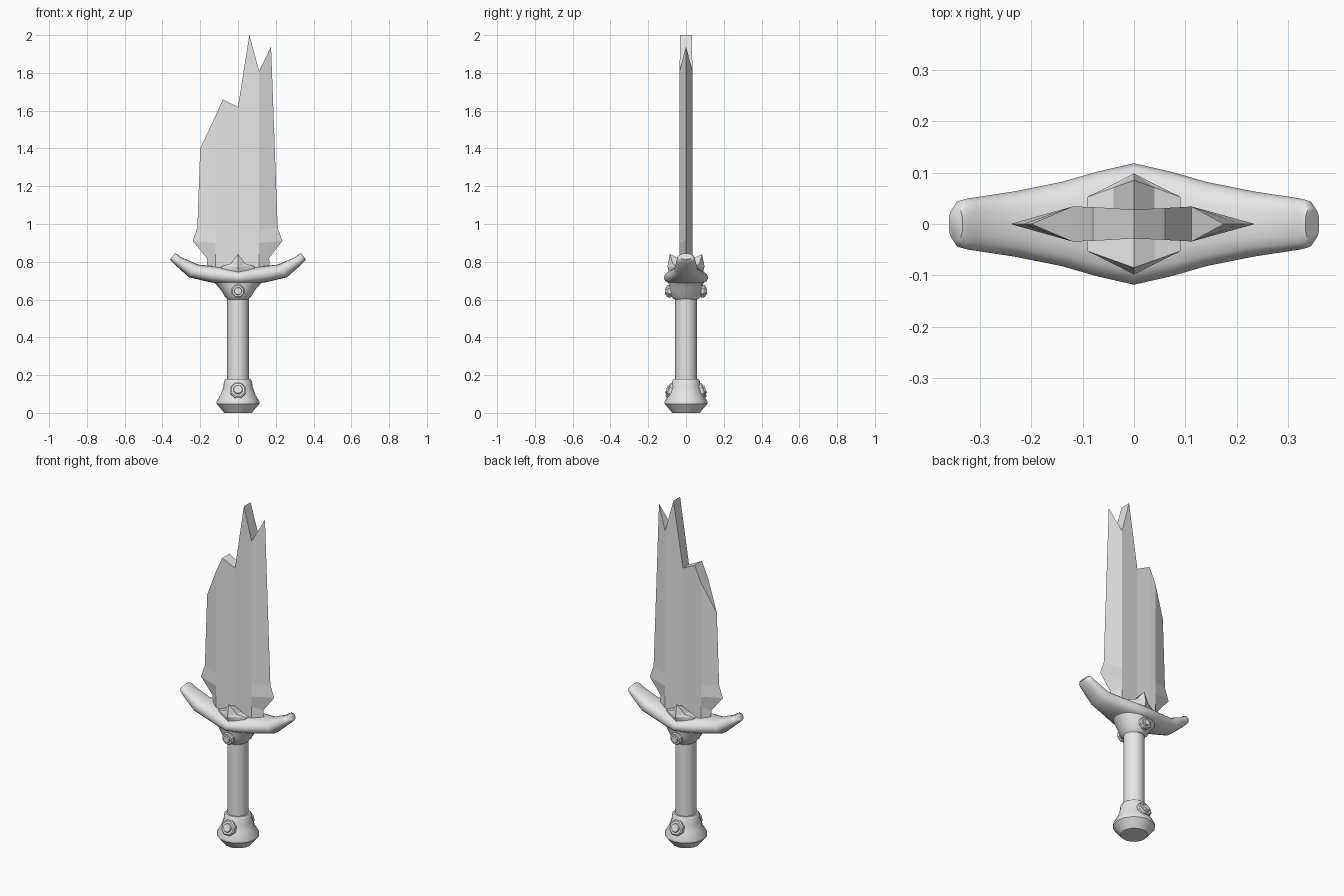
import bpy, bmesh
from math import sin, cos, pi, radians, copysign
from mathutils import Matrix, Vector

cube = bpy.data.objects.get("Cube")
if cube:
    bpy.data.objects.remove(cube, do_unlink=True)

grey = bpy.data.materials.new("light_grey")
grey.use_nodes = True
grey.diffuse_color = (0.8, 0.8, 0.8, 1)
grey.node_tree.nodes["Principled BSDF"].inputs["Base Color"].default_value = (0.8, 0.8, 0.8, 1)


def finish(name, bm, smooth=None):
    bmesh.ops.remove_doubles(bm, verts=bm.verts, dist=0.0005)
    bmesh.ops.recalc_face_normals(bm, faces=bm.faces)
    mesh = bpy.data.meshes.new(name)
    bm.to_mesh(mesh)
    bm.free()
    mesh.materials.append(grey)
    ob = bpy.data.objects.new(name, mesh)
    bpy.context.collection.objects.link(ob)
    if smooth:
        bpy.ops.object.select_all(action='DESELECT')
        ob.select_set(True)
        bpy.context.view_layer.objects.active = ob
        bpy.ops.object.shade_smooth_by_angle(angle=radians(smooth))
    return ob


def loft(name, rings, smooth=None):
    """Skin a list of equal rings and cap both ends."""
    bm = bmesh.new()
    loops = [[bm.verts.new(p) for p in ring] for ring in rings]
    n = len(loops[0])
    for a, b in zip(loops, loops[1:]):
        for i in range(n):
            j = (i + 1) % n
            bm.faces.new((a[i], a[j], b[j], b[i]))
    bm.faces.new(loops[0])
    bm.faces.new(loops[-1])
    return finish(name, bm, smooth)


def oval(z, rx, ry, n):
    return [Vector((rx * cos(2 * pi * i / n), ry * sin(2 * pi * i / n), z)) for i in range(n)]


def lathe(name, profile, n, smooth):
    return loft(name, [oval(z, r, r, n) for r, z in profile], smooth)


# Blade: vertical columns of (x, z) with a half thickness, sharp at both edges
def column(x, top, t):
    return [(x, z) for z in (0.74, 0.84, 0.90, 0.97, top)], t


left_edge = [(-0.16, 0.74), (-0.165, 0.82), (-0.24, 0.91), (-0.215, 0.98), (-0.2, 1.4)]
right_edge = [(0.17, 0.74), (0.165, 0.82), (0.235, 0.91), (0.21, 0.98), (0.175, 1.94)]
columns = [(left_edge, 0), column(-0.12, 1.57, 0.034), column(-0.08, 1.66, 0.033),
           column(0, 1.62, 0.028), column(0.06, 2.0, 0.031),
           column(0.112, 1.81, 0.034), (right_edge, 0)]
bm = bmesh.new()
skins = [[[bm.verts.new((x, side * t, z)) for x, z in pts] for pts, t in columns]
         for side in (-1, 1)]
for skin in skins:
    for a, b in zip(skin, skin[1:]):
        for i in range(len(a) - 1):
            bm.faces.new((a[i], b[i], b[i + 1], a[i + 1]))
front, back = skins
for i in range(len(columns) - 1):
    for row in (0, -1):
        bm.faces.new((front[i][row], front[i + 1][row], back[i + 1][row], back[i][row]))
finish("blade", bm)

# Curved crossguard: bottom point, top point and half depth of each section
half = [((0, 0.677), (0, 0.755), 0.118), ((0.07, 0.68), (0.07, 0.768), 0.102),
        ((0.15, 0.692), (0.13, 0.777), 0.082), ((0.26, 0.718), (0.21, 0.785), 0.063),
        ((0.338, 0.788), (0.303, 0.825), 0.05), ((0.352, 0.802), (0.322, 0.84), 0.046),
        ((0.36, 0.813), (0.333, 0.845), 0.032)]


def guard_ring(bottom, top, w, side):
    b, t = (Vector((side * p[0], 0, p[1])) for p in (bottom, top))
    ring = []
    for i in range(16):
        a = 2 * pi * i / 16
        c, s = cos(a), sin(a)
        c, s = (copysign(abs(v) ** 0.8, v) for v in (c, s))
        ring.append((b + t) / 2 + (t - b) / 2 * s + Vector((0, w * c, 0)))
    return ring


loft("crossguard", [guard_ring(*h, -1) for h in half[:0:-1]] +
     [guard_ring(*h, 1) for h in half], 50)

# Pointed ornaments clasping the blade, front and back
shape = [(0, 0.842), (0.04, 0.79), (0.09, 0.775), (0.075, 0.74), (0, 0.725)]
outline = shape + [(-x, z) for x, z in shape[-2:0:-1]]
for side, label in ((-1, "front"), (1, "back")):
    outer = [(x, side * (0.085 - 0.36 * abs(x)), z) for x, z in outline]
    inner = [(x, side * 0.025, min(z, 0.81)) for x, z in outline]
    bm = bmesh.new()
    o = [bm.verts.new(p) for p in outer]
    n = [bm.verts.new(p) for p in inner]
    hub = bm.verts.new((0, side * 0.098, 0.775))
    for i in range(len(o)):
        j = (i + 1) % len(o)
        bm.faces.new((o[i], o[j], n[j], n[i]))
        bm.faces.new((o[i], o[j], hub))
    bm.faces.new(n)
    finish(label + "_blade_clasp", bm)

# Flared collar, grip and pommel
loft("collar", [oval(0.6, 0.054, 0.06, 16), oval(0.617, 0.07, 0.08, 16),
                oval(0.65, 0.09, 0.088, 16), oval(0.69, 0.125, 0.092, 16)], 35)
lathe("grip", [(0.057, 0.16), (0.057, 0.62)], 16, 40)
lathe("pommel", [(0.073, 0), (0.113, 0.048), (0.113, 0.06), (0.09, 0.1), (0.077, 0.14),
                 (0.074, 0.168), (0.066, 0.18), (0.055, 0.18)], 16, 35)

# Stepped rivets on collar and pommel, front and back
for part, r, y, z, tilt in (("collar", 0.036, 0.08, 0.645, 0), ("pommel", 0.044, 0.076, 0.115, 20)):
    for turn, label in ((0, "front"), (180, "back")):
        ob = lathe(f"{label}_{part}_rivet",
                   [(r, 0), (r, 0.016), (r * 0.85, 0.022), (r * 0.6, 0.022), (r * 0.52, 0.03)], 8, 25)
        place = (Matrix.Rotation(radians(turn), 4, 'Z') @ Matrix.Translation((0, -y, z))
                 @ Matrix.Rotation(radians(90 - tilt), 4, 'X') @ Matrix.Rotation(pi / 8, 4, 'Z'))
        ob.data.transform(place)
